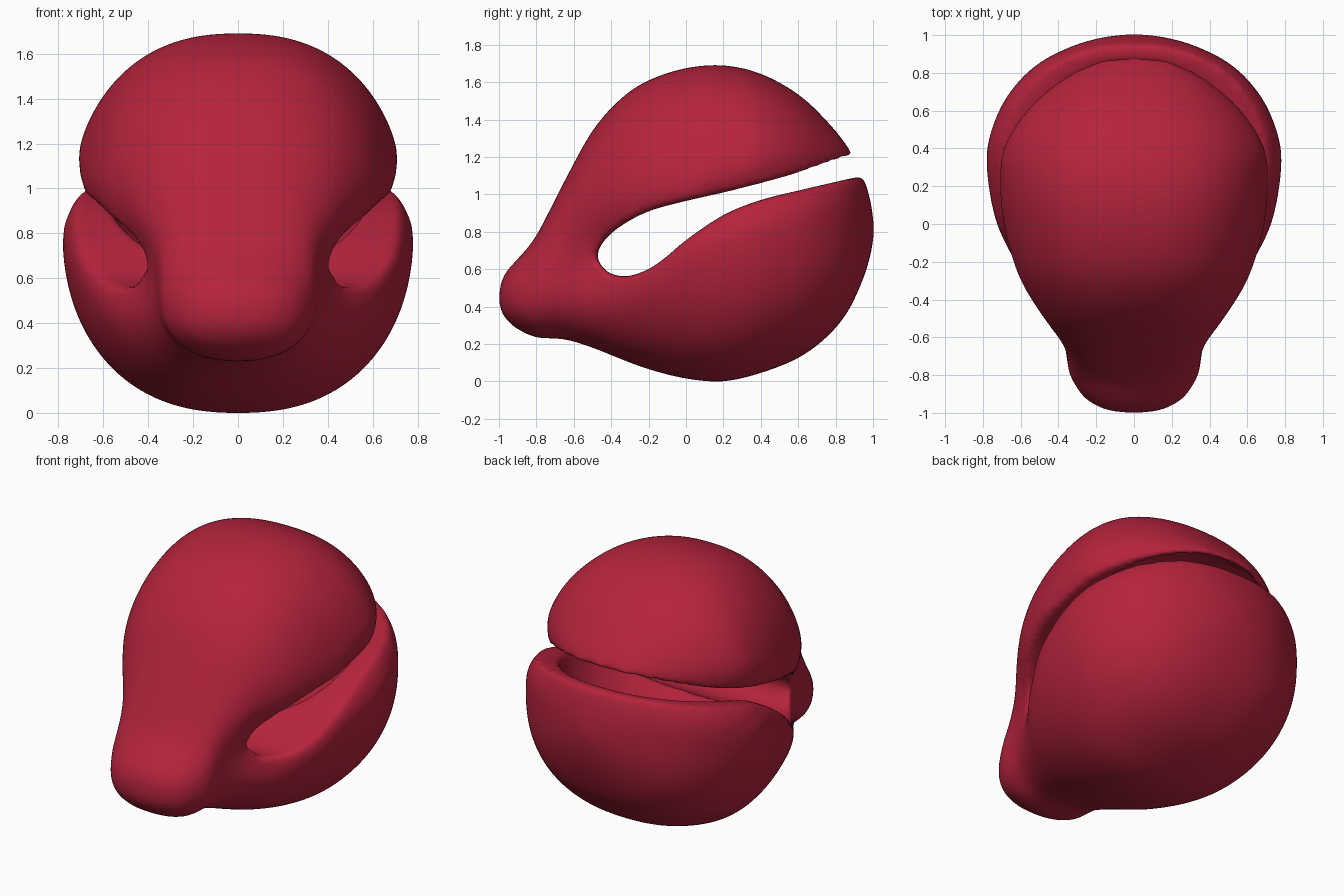
import bpy, bmesh, math
from mathutils import Vector

cube = bpy.data.objects.get("Cube")
if cube:
    bpy.data.objects.remove(cube)

crimson = bpy.data.materials.new("crimson")
crimson.use_nodes = True
color = (0.46, 0.017, 0.045, 1)
crimson.diffuse_color = color
crimson.node_tree.nodes["Principled BSDF"].inputs["Base Color"].default_value = color


def spline(points, steps, closed=False):
    """Catmull-Rom samples through points of any dimension."""
    pts = [Vector(p) for p in points]
    n = len(pts)
    pick = (lambda i: pts[i % n]) if closed else (lambda i: pts[min(max(i, 0), n - 1)])
    out = []
    for i in range(n if closed else n - 1):
        a, b, c, d = (pick(i + k) for k in (-1, 0, 1, 2))
        for s in range(steps):
            t = s / steps
            out.append(b + (c - a) * (t / 2) + (a * 2 - b * 5 + c * 4 - d) * (t * t / 2)
                       + (b * 3 - a - c * 3 + d) * (t ** 3 / 2))
    return out if closed else out + [pts[-1]]


def finish(name, bm):
    mesh = bpy.data.meshes.new(name)
    bm.to_mesh(mesh)
    bm.free()
    obj = bpy.data.objects.new(name, mesh)
    bpy.context.collection.objects.link(obj)
    return obj


def loft(name, rings):
    """Skin a row of equal closed rings and cap both ends."""
    bm = bmesh.new()
    rows = [[bm.verts.new(p) for p in ring] for ring in rings]
    n = len(rows[0])
    for a, b in zip(rows, rows[1:]):
        for i in range(n):
            j = (i + 1) % n
            bm.faces.new((a[i], a[j], b[j], b[i]))
    bm.faces.new(rows[0])
    bm.faces.new(rows[-1])
    bmesh.ops.recalc_face_normals(bm, faces=bm.faces)
    return finish(name, bm)


def clamp(v):
    return min(1, max(0, v))


def power(v, e):
    return math.copysign(abs(v) ** e, v)


def half_width_scale(y, above):
    """Narrowing around the mouth line and of the upper shell."""
    front = clamp(-y / 0.4)
    pinch = (0.1 + 0.1 * front) * clamp((y + 0.8) / 0.3)
    spread = 0.11 + 0.1 * front
    taper = (0.045 + 0.6 * max(0, y - 0.3) ** 2) * clamp((y + 0.6) / 0.6)
    return (1 - pinch * math.exp(-(above / spread) ** 2)) * (1 - taper * clamp(above / 0.1 + 0.5))


# Outer body: sections from handle tip to back (y, bottom, top, half width, mouth height)
stations = [
    (-1.0, 0.43, 0.46, 0.04, 0.6), (-0.985, 0.37, 0.54, 0.14, 0.6),
    (-0.95, 0.32, 0.6, 0.22, 0.6), (-0.9, 0.28, 0.655, 0.28, 0.6),
    (-0.8, 0.235, 0.78, 0.34, 0.61), (-0.65, 0.225, 1.07, 0.405, 0.63),
    (-0.5, 0.18, 1.34, 0.51, 0.66), (-0.35, 0.12, 1.51, 0.605, 0.69),
    (-0.2, 0.065, 1.61, 0.675, 0.76), (0, 0.015, 1.675, 0.74, 0.86),
    (0.2, 0, 1.69, 0.775, 0.95), (0.4, 0.045, 1.645, 0.78, 1.015),
    (0.6, 0.125, 1.535, 0.715, 1.07), (0.75, 0.235, 1.395, 0.615, 1.11),
    (0.86, 0.365, 1.26, 0.49, 1.14), (0.94, 0.53, 1.11, 0.33, 1.16),
    (0.985, 0.67, 0.97, 0.18, 1.17), (1.005, 0.79, 0.83, 0.03, 1.18),
]
rings = []
for y, bottom, top, width, gap in spline(stations, 4):
    ring = []
    for k in range(96):
        a = math.tau * k / 96
        z = (bottom + top) / 2 + (top - bottom) / 2 * power(math.sin(a), 0.85)
        x = width * power(math.cos(a), 0.85)
        ring.append((x * half_width_scale(y, z - gap), y, z))
    rings.append(ring)
body = loft("clapper_shells", rings)

# Mouth cutter: side profile swept across x
profile = [
    (1.2, 1.31), (0.86, 1.2), (0.6, 1.115), (0.4, 1.06), (0.2, 1.01), (0, 0.965),
    (-0.2, 0.91), (-0.35, 0.83), (-0.44, 0.75), (-0.475, 0.665), (-0.42, 0.585),
    (-0.32, 0.56), (-0.2, 0.6), (-0.1, 0.67), (0, 0.755), (0.2, 0.89), (0.4, 0.97),
    (0.6, 1.02), (0.9, 1.09), (1.2, 1.16),
]
edge = spline(profile, 3, closed=True)
mouth = loft("mouth_cutter", [[(x, p.x, p.y) for p in edge] for x in (-1, 1)])

# Hollow cutter: shallow dish inside both shells, tilted along the mouth
bm = bmesh.new()
bmesh.ops.create_uvsphere(bm, u_segments=48, v_segments=32, radius=1)
for v in bm.verts:
    y = v.co.y * 0.57
    v.co = Vector((v.co.x * 0.58, 0.3 + y, 1.0 + v.co.z * 0.4 + y * 0.22))
hollow = finish("hollow_cutter", bm)

# Carve, then blend the edges into soft lips
bpy.context.view_layer.objects.active = body
body.select_set(True)
for cutter in (mouth, hollow):
    cutter.hide_render = True
    cut = body.modifiers.new(cutter.name, "BOOLEAN")
    cut.operation = "DIFFERENCE"
    cut.solver = "EXACT"
    cut.object = cutter
    bpy.ops.object.modifier_apply(modifier=cut.name)
    bpy.data.objects.remove(cutter)
skin = body.modifiers.new("skin", "REMESH")
skin.mode = "VOXEL"
skin.voxel_size = 0.018
bpy.ops.object.modifier_apply(modifier=skin.name)
soften = body.modifiers.new("soften", "SMOOTH")
soften.factor = 0.5
soften.iterations = 14
bpy.ops.object.modifier_apply(modifier=soften.name)

body.data.materials.clear()
body.data.materials.append(crimson)
body.data.shade_smooth()
